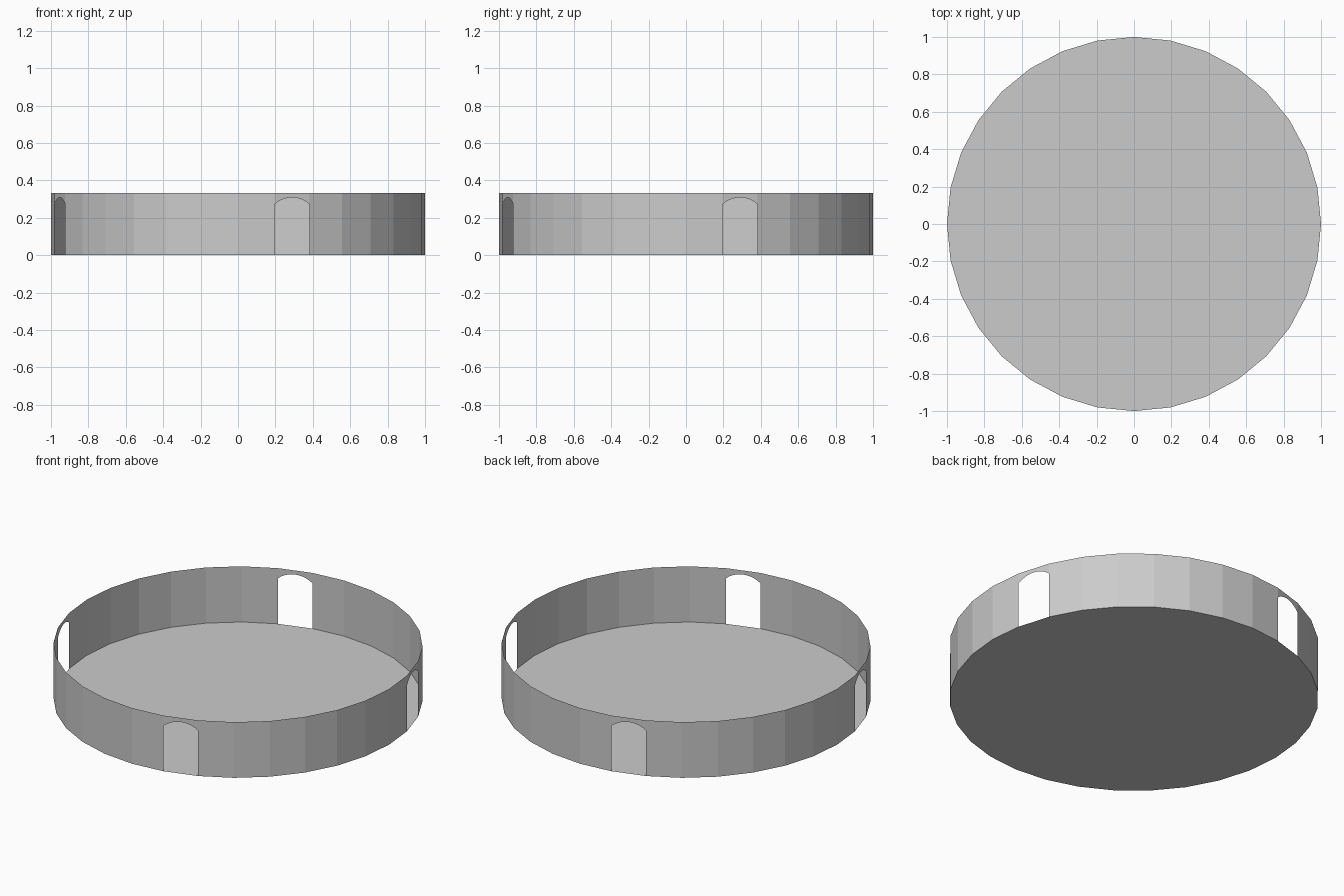
import bpy, bmesh
from math import cos, sin, tau, sqrt

if "Cube" in bpy.data.objects:
    bpy.data.objects.remove(bpy.data.objects["Cube"])

SIDES, HEIGHT = 32, 0.333
SPRING, RISE, STEPS = 0.272, 0.037, 10


def corner(i):
    a = tau * i / SIDES
    return cos(a), sin(a)


def finish(name, bm):
    bmesh.ops.remove_doubles(bm, verts=bm.verts, dist=1e-5)
    mesh = bpy.data.meshes.new(name)
    bm.to_mesh(mesh)
    bm.free()
    obj = bpy.data.objects.new(name, mesh)
    bpy.context.collection.objects.link(obj)


def arch_height(t):
    # circular segment over one panel, t from 0 to 1
    half = sin(tau / SIDES / 2)
    r = (half**2 + RISE**2) / (2 * RISE)
    u = (2 * t - 1) * half
    return SPRING + sqrt(r * r - u * u) - (r - RISE)


# Floor disc
bm = bmesh.new()
bm.faces.new([bm.verts.new((*corner(i), 0)) for i in range(SIDES)])
finish("floor", bm)

# Thin faceted wall; every eighth panel has an arched doorway
bm = bmesh.new()
for i in range(SIDES):
    (x0, y0), (x1, y1) = corner(i), corner(i + 1)

    def point(t, z):
        return bm.verts.new((x0 + (x1 - x0) * t, y0 + (y1 - y0) * t, z))

    if i % 8 == 1:
        arch = [k / STEPS for k in range(STEPS + 1)]
        lower = [point(t, arch_height(t)) for t in arch]
        bm.faces.new(lower + [point(1, HEIGHT), point(0, HEIGHT)])
    else:
        bm.faces.new([point(0, 0), point(1, 0), point(1, HEIGHT), point(0, HEIGHT)])
finish("wall", bm)
